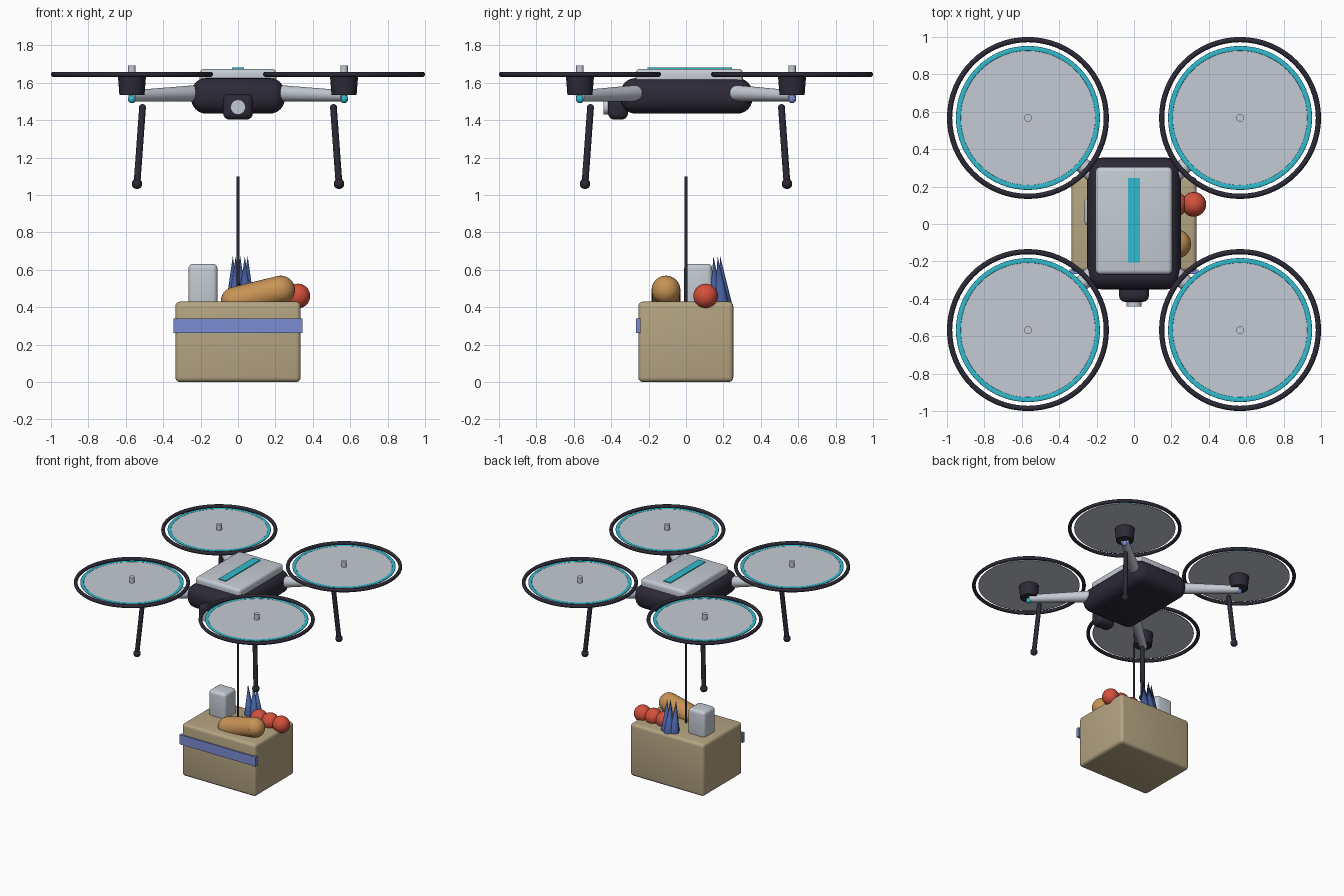
import bpy
from math import radians, cos, sin, pi
from mathutils import Vector

cube = bpy.data.objects.get("Cube")
if cube:
    bpy.data.objects.remove(cube, do_unlink=True)


def material(name, r, g, b):
    m = bpy.data.materials.new(name)
    m.use_nodes = True
    m.diffuse_color = (r, g, b, 1)
    m.node_tree.nodes["Principled BSDF"].inputs["Base Color"].default_value = (r, g, b, 1)
    return m


DARK = material("charcoal", 0.026, 0.023, 0.038)
GREY = material("pale grey", 0.56, 0.60, 0.66)
TEAL = material("teal", 0.03, 0.50, 0.62)
TAN = material("cardboard", 0.46, 0.37, 0.22)
BAND = material("periwinkle", 0.20, 0.26, 0.65)
BLUE = material("deep blue", 0.06, 0.11, 0.34)
CRUST = material("bread crust", 0.57, 0.29, 0.09)
RED = material("tomato red", 0.66, 0.08, 0.045)


def finish(name, mat, smooth=True):
    ob = bpy.context.object
    ob.name = name
    ob.data.materials.append(mat)
    if smooth:
        bpy.ops.object.shade_smooth_by_angle(angle=radians(40))
    return ob


def box(name, mat, lo, hi, bevel=0.0, segments=4):
    lo, hi = Vector(lo), Vector(hi)
    bpy.ops.mesh.primitive_cube_add(size=1, location=(lo + hi) / 2)
    ob = bpy.context.object
    ob.scale = hi - lo
    bpy.ops.object.transform_apply(location=False, rotation=False)
    if bevel:
        mod = ob.modifiers.new("rounding", "BEVEL")
        mod.width = bevel
        mod.segments = segments
        bpy.ops.object.modifier_apply(modifier=mod.name)
    return finish(name, mat, bevel > 0)


def rod(name, mat, start, end, r1, r2, sides=24):
    start, end = Vector(start), Vector(end)
    axis = end - start
    bpy.ops.mesh.primitive_cone_add(vertices=sides, radius1=r1, radius2=r2, depth=axis.length,
                                    location=(start + end) / 2,
                                    rotation=axis.to_track_quat("Z", "Y").to_euler())
    return finish(name, mat)


def ball(name, mat, centre, r):
    bpy.ops.mesh.primitive_uv_sphere_add(segments=24, ring_count=14, radius=r, location=centre)
    return finish(name, mat)


def ring(name, mat, centre, major, minor, flat=1.0):
    bpy.ops.mesh.primitive_torus_add(major_segments=64, minor_segments=12, location=centre,
                                     major_radius=major, minor_radius=minor)
    bpy.context.object.scale.z = flat
    return finish(name, mat)


# Fuselage
box("body", DARK, (-0.25, -0.35, 1.435), (0.25, 0.355, 1.625), 0.08, 6)
box("top_shell", GREY, (-0.205, -0.27, 1.59), (0.205, 0.305, 1.675), 0.025)
box("top_stripe", TEAL, (-0.032, -0.205, 1.67), (0.032, 0.245, 1.682))

# Camera
box("camera_housing", DARK, (-0.08, -0.417, 1.403), (0.08, -0.31, 1.54), 0.035)
rod("camera_lens", GREY, (0, -0.40, 1.47), (0, -0.44, 1.47), 0.04, 0.04)

# Arms, rotors and legs at the four corners
C = 0.567
for sx, side in ((-1, "right"), (1, "left")):
    for sy, end in ((-1, "front"), (1, "back")):
        tag = f"{end}_{side}"
        x, y = sx * C, sy * C
        rod("arm_" + tag, GREY, (sx * 0.19, sy * 0.24, 1.545), (x, y, 1.53), 0.045, 0.03)
        rod("motor_" + tag, DARK, (x, y, 1.535), (x, y, 1.635), 0.067, 0.075, 32)
        rod("shaft_" + tag, GREY, (x, y, 1.62), (x, y, 1.693), 0.02, 0.02)
        rod("rotor_disc_" + tag, GREY, (x, y, 1.642), (x, y, 1.648), 0.384, 0.384, 64)
        ring("rotor_rim_" + tag, TEAL, (x, y, 1.648), 0.372, 0.013, 0.25)
        ring("guard_" + tag, DARK, (x, y, 1.645), 0.419, 0.014)
        ball("lamp_" + tag, TEAL if sy < 0 else BAND, (x, y, 1.513), 0.022)
        rod("leg_" + tag, DARK, (sx * 0.54, sy * 0.54, 1.06), (sx * 0.51, sy * 0.51, 1.475), 0.018, 0.018, 16)
        ball("leg_top_" + tag, DARK, (sx * 0.51, sy * 0.51, 1.468), 0.018)
        ball("foot_" + tag, DARK, (sx * 0.54, sy * 0.54, 1.06), 0.028)

# Hanging parcel
rod("cable", DARK, (0, 0, 0.40), (0, 0, 1.10), 0.009, 0.009, 12)
box("parcel_box", TAN, (-0.335, -0.255, 0), (0.335, 0.253, 0.43), 0.025)
box("parcel_band", BAND, (-0.345, -0.267, 0.262), (0.345, -0.242, 0.34))

# Groceries
box("carton", GREY, (-0.265, -0.01, 0.40), (-0.11, 0.14, 0.632), 0.025)
low, high = (-0.015, -0.107, 0.432), (0.228, -0.107, 0.492)
rod("loaf", CRUST, low, high, 0.077, 0.077, 32)
ball("loaf_end_low", CRUST, low, 0.077)
ball("loaf_end_high", CRUST, high, 0.077)
for i in range(3):
    ball(f"tomato_{i + 1}", RED, (0.12 + 0.1 * i, 0.105, 0.46), 0.066)
for i in range(5):
    a = 2 * pi * i / 5 + pi / 2
    rod(f"leaf_{i + 1}", BLUE, (0.012 + 0.04 * cos(a), 0.182 + 0.025 * sin(a), 0.42),
        (0.012 + 0.042 * cos(a), 0.163 + 0.02 * sin(a), 0.672), 0.038, 0, 12)
